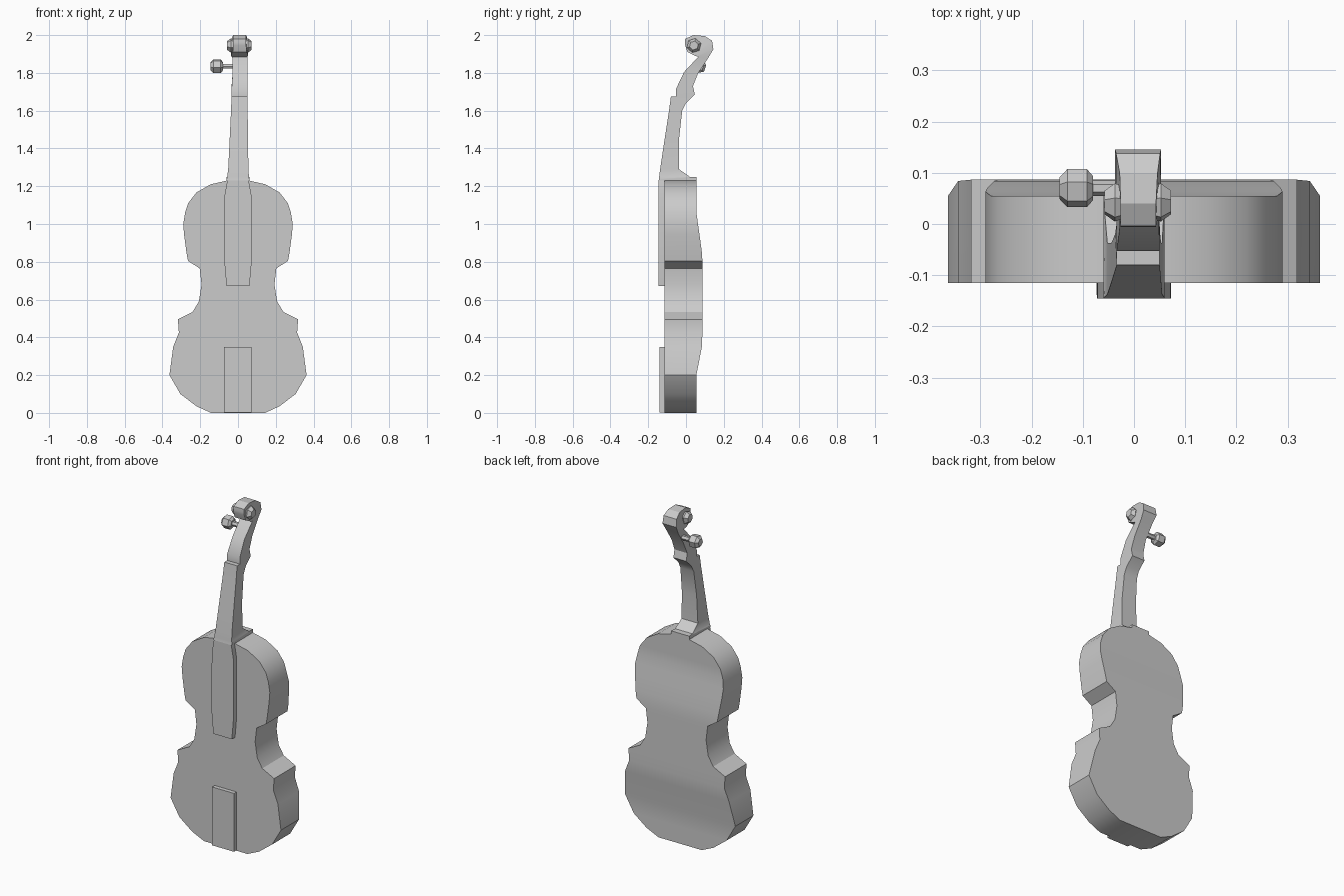
import bpy, bmesh
from math import radians, pi
from mathutils import Matrix

if "Cube" in bpy.data.objects:
    bpy.data.objects.remove(bpy.data.objects["Cube"])


def finish(name, bm, smooth=True):
    bmesh.ops.recalc_face_normals(bm, faces=bm.faces)
    mesh = bpy.data.meshes.new(name)
    bm.to_mesh(mesh)
    bm.free()
    ob = bpy.data.objects.new(name, mesh)
    bpy.context.collection.objects.link(ob)
    if smooth:
        bpy.ops.object.select_all(action='DESELECT')
        ob.select_set(True)
        bpy.context.view_layer.objects.active = ob
        bpy.ops.object.shade_smooth_by_angle(angle=radians(28))
    return ob


def loft(name, sections, smooth=True):
    """Bridge equal rings of points and cap both ends."""
    bm = bmesh.new()
    rings = [[bm.verts.new(p) for p in s] for s in sections]
    n = len(rings[0])
    for a, b in zip(rings, rings[1:]):
        for i in range(n):
            j = (i + 1) % n
            bm.faces.new((a[i], a[j], b[j], b[i]))
    bm.faces.new(rings[0])
    bm.faces.new(rings[-1])
    return finish(name, bm, smooth)


def strap(x0, x1, front, back):
    """Four-point section between a front and a back (y, z) point."""
    return [(x0, *front), (x1, *front), (x1, *back), (x0, *back)]


def lathe_x(name, profile, y, z, sides, turn=0.0):
    """Low-sided turned part along x from (x, radius) pairs."""
    sections = []
    for x, r in profile:
        ring = []
        for i in range(sides):
            v = Matrix.Rotation(turn + 2 * pi * i / sides, 3, 'X').col[1] * r
            ring.append((x, y + v.y, z + v.z))
        sections.append(ring)
    return loft(name, sections, False)


def lerp_table(t, table):
    for (a, va), (b, vb) in zip(table, table[1:]):
        if t <= b:
            return va + (vb - va) * max(0, (t - a) / (b - a))
    return table[-1][1]


# Body: half widths by height, with the back bulging in the middle
outline = [(0, .143), (.035, .22), (.10, .305), (.20, .363), (.35, .343),
           (.425, .313), (.495, .318), (.535, .24), (.59, .207), (.68, .193),
           (.765, .203), (.805, .265), (.85, .273), (.94, .285), (1.0, .29),
           (1.06, .28), (1.11, .264), (1.167, .22), (1.21, .145), (1.23, .058)]
bulge = [(0, .055), (.2, .055), (.35, .084), (.40, .087), (.80, .087),
         (.85, .084), (.94, .072), (1.06, .055), (1.25, .055)]
loft("body", [strap(-w, w, (-.115, z), (lerp_table(z, bulge), z))
              for z, w in outline])

# Fingerboard over the body and the tailpiece
loft("fingerboard", [strap(-w, w, (-.145, z), (-.112, z)) for z, w in
                     [(.672, .061), (.80, .072), (1.15, .071), (1.23, .057)]])
loft("tailpiece", [strap(-.073, .071, (-.139, z), (-.112, z))
                   for z in (.003, .35)], False)

# Neck, pegbox and scroll: front and back profile points with x limits
neck = [(-.145, 1.23, .055, 1.23, -.06, .06),
        (-.143, 1.24, .055, 1.25, -.06, .06),
        (-.142, 1.25, .02, 1.25, -.057, .058),
        (-.137, 1.29, -.037, 1.29, -.052, .055),
        (-.113, 1.45, -.037, 1.45, -.044, .053),
        (-.09, 1.60, -.02, 1.60, -.037, .051),
        (-.08, 1.675, .0, 1.64, -.034, .05),
        (-.053, 1.675, .047, 1.685, -.034, .05),
        (-.053, 1.715, .037, 1.73, -.034, .05),
        (-.01, 1.805, .065, 1.80, -.028, .049),
        (.065, 1.885, .118, 1.88, -.03, .049),
        (.05, 1.89, .145, 1.925, -.037, .053),
        (.03, 1.90, .138, 1.97, -.035, .051),
        (.008, 1.91, .10, 1.995, -.028, .046),
        (-.004, 1.945, .04, 2.0, -.026, .043),
        (-.006, 1.96, -.004, 1.98, -.026, .043)]
loft("neck_and_scroll", [strap(x0, x1, (yf, zf), (yb, zb))
                         for yf, zf, yb, zb, x0, x1 in neck])

# Scroll ears on both sides
for side, label in ((1, "right"), (-1, "left")):
    c = .0075
    lathe_x("scroll_ear_" + label,
            [(c + side * .02, .03), (c + side * .045, .039),
             (c + side * .065, .024)], .042, 1.945, 6, .3)

# Tuning peg with a faceted knob
lathe_x("peg_shaft", [(.0, .015), (-.09, .015)], .07, 1.835, 6)
lathe_x("peg_knob", [(-.080, .024), (-.092, .038), (-.13, .038), (-.145, .022)],
        .07, 1.835, 6, .2)
